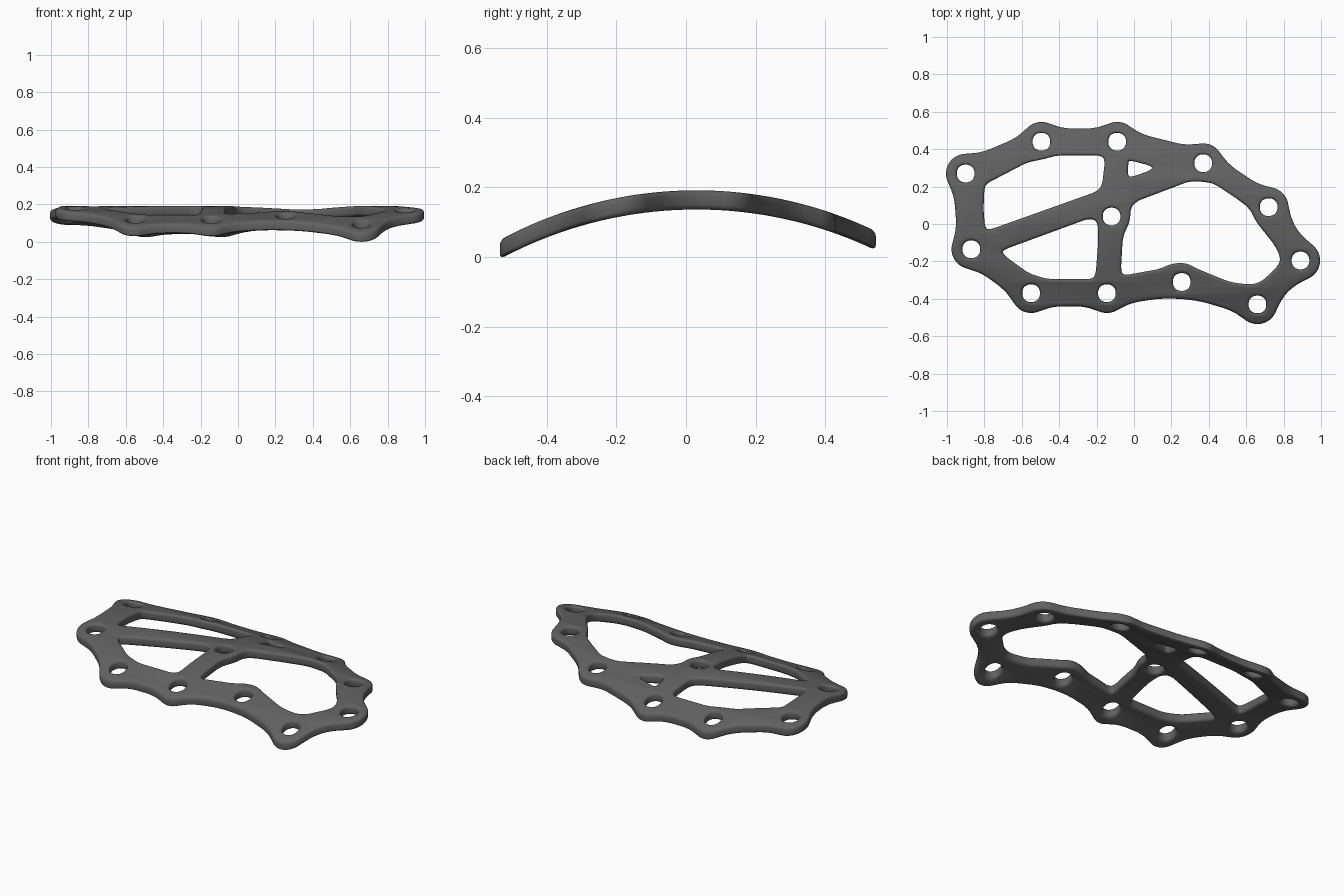
import bpy, bmesh, math
from mathutils import Vector

if "Cube" in bpy.data.objects:
    bpy.data.objects.remove(bpy.data.objects["Cube"])

T, BEV = 0.055, 0.015          # plate thickness, edge rounding
HUB_R, STRUT = 0.106, 0.07     # boss radius, strut half width

# hubs around the rim, clockwise seen from above, and one in the middle
RIM = [Vector(p) for p in (
    (-.90, .27), (-.495, .44), (-.09, .44), (.37, .325), (.72, .09), (.89, -.195),
    (.66, -.43), (.255, -.31), (-.145, -.37), (-.55, -.37), (-.87, -.135))]
CENTRE = Vector((-.12, .04))

# openings between the struts
WINDOWS = [
    [(-.80, .19), (-.79, .215), (-.57, .33), (-.49, .345), (-.41, .367), (-.18, .367),
     (-.155, .345), (-.17, .21), (-.195, .175), (-.77, -.03), (-.795, -.025), (-.805, .07)],
    [(-.03, .335), (-.02, .34), (.095, .31), (.095, .29), (-.015, .25), (-.035, .26)],
    [(.38, .225), (.30, .23), (.01, .12), (-.02, .08), (-.02, .02), (-.06, -.07),
     (-.07, -.25), (-.055, -.275), (.14, -.24), (.19, -.215), (.27, -.205), (.34, -.24),
     (.51, -.31), (.62, -.325), (.68, -.31), (.77, -.225), (.785, -.18), (.75, -.11),
     (.65, .015), (.62, .08), (.565, .125), (.43, .215)],
    [(-.705, -.15), (-.69, -.135), (-.24, .03), (-.195, .015), (-.19, -.08), (-.205, -.27),
     (-.225, -.295), (-.46, -.295), (-.56, -.265), (-.685, -.175)],
]


def soften(pts, cuts):
    """Cut every corner, a little less each pass."""
    pts = [Vector(p) for p in pts]
    for c in cuts:
        out = []
        for i, p in enumerate(pts):
            for q in (pts[i - 1], pts[(i + 1) % len(pts)]):
                d = q - p
                out.append(p + d * min(0.27, c / max(d.length, 1e-6)))
        pts = out
    return pts


def rim_outline():
    """Strut edges with a round boss bulging out at every hub."""
    out = []
    n = len(RIM)
    for i, h in enumerate(RIM):
        d1 = (h - RIM[i - 1]).normalized()
        d2 = (RIM[(i + 1) % n] - h).normalized()
        n1, n2 = Vector((-d1.y, d1.x)), Vector((-d2.y, d2.x))
        out.append(h - d1 * 0.125 + n1 * STRUT)
        if d1.x * d2.y - d1.y * d2.x > 0:                 # inward corner
            out.append(h + (n1 + n2).normalized() * 0.09)
        else:
            a1 = math.atan2(n1.y, n1.x) + 0.45
            turn = d1.angle(d2) + 0.9
            for k in range(9):
                a = a1 - turn * k / 8
                out.append(h + Vector((math.cos(a), math.sin(a))) * HUB_R)
        out.append(h + d2 * 0.125 + n2 * STRUT)
    return soften(out, (.03, .01))


# flat plate drawn as a filled curve
curve = bpy.data.curves.new("plate_profile", 'CURVE')
curve.dimensions = '2D'
curve.fill_mode = 'BOTH'
curve.extrude = T / 2 - BEV
curve.bevel_depth = BEV
curve.bevel_resolution = 2
curve.offset = -BEV


def add_loop(pts):
    s = curve.splines.new('POLY')
    s.points.add(len(pts) - 1)
    for sp, p in zip(s.points, pts):
        sp.co = (p.x, p.y, 0, 1)
    s.use_cyclic_u = True


add_loop(rim_outline())
for w in WINDOWS:
    add_loop(soften(w, (.02, .007)))
for h in RIM + [CENTRE]:                                  # rounded square holes
    sq = [h + Vector((a, b)) * 0.047 for a, b in ((-1, -1), (1, -1), (1, 1), (-1, 1))]
    add_loop(soften(sq, (.025, .01, .004)))

helper = bpy.data.objects.new("plate_helper", curve)
bpy.context.collection.objects.link(helper)
bpy.context.view_layer.update()
mesh = bpy.data.meshes.new_from_object(
    helper.evaluated_get(bpy.context.evaluated_depsgraph_get()))
bpy.data.objects.remove(helper)

# slice across y, then arch the plate over a cylinder
bm = bmesh.new()
bm.from_mesh(mesh)
bmesh.ops.remove_doubles(bm, verts=bm.verts, dist=1e-4)
for k in range(-17, 18):
    bmesh.ops.bisect_plane(bm, geom=bm.verts[:] + bm.edges[:] + bm.faces[:],
                           plane_co=(0, k * .031, 0), plane_no=(0, 1, 0), dist=1e-5)
R = 1.19
for v in bm.verts:
    v.co.z += math.sqrt(R * R - (v.co.y - .03) ** 2) - R
low = min(v.co.z for v in bm.verts)
for v in bm.verts:
    v.co.z -= low
bmesh.ops.recalc_face_normals(bm, faces=bm.faces)
bm.to_mesh(mesh)
bm.free()

mat = bpy.data.materials.new("dark_grey")
mat.diffuse_color = (.12, .12, .123, 1)
mat.use_nodes = True
mat.node_tree.nodes["Principled BSDF"].inputs["Base Color"].default_value = mat.diffuse_color
mesh.materials.clear()
mesh.materials.append(mat)
plate = bpy.data.objects.new("arched_plate", mesh)
bpy.context.collection.objects.link(plate)
bpy.context.view_layer.objects.active = plate
plate.select_set(True)
bpy.ops.object.shade_smooth_by_angle(angle=math.radians(40))
